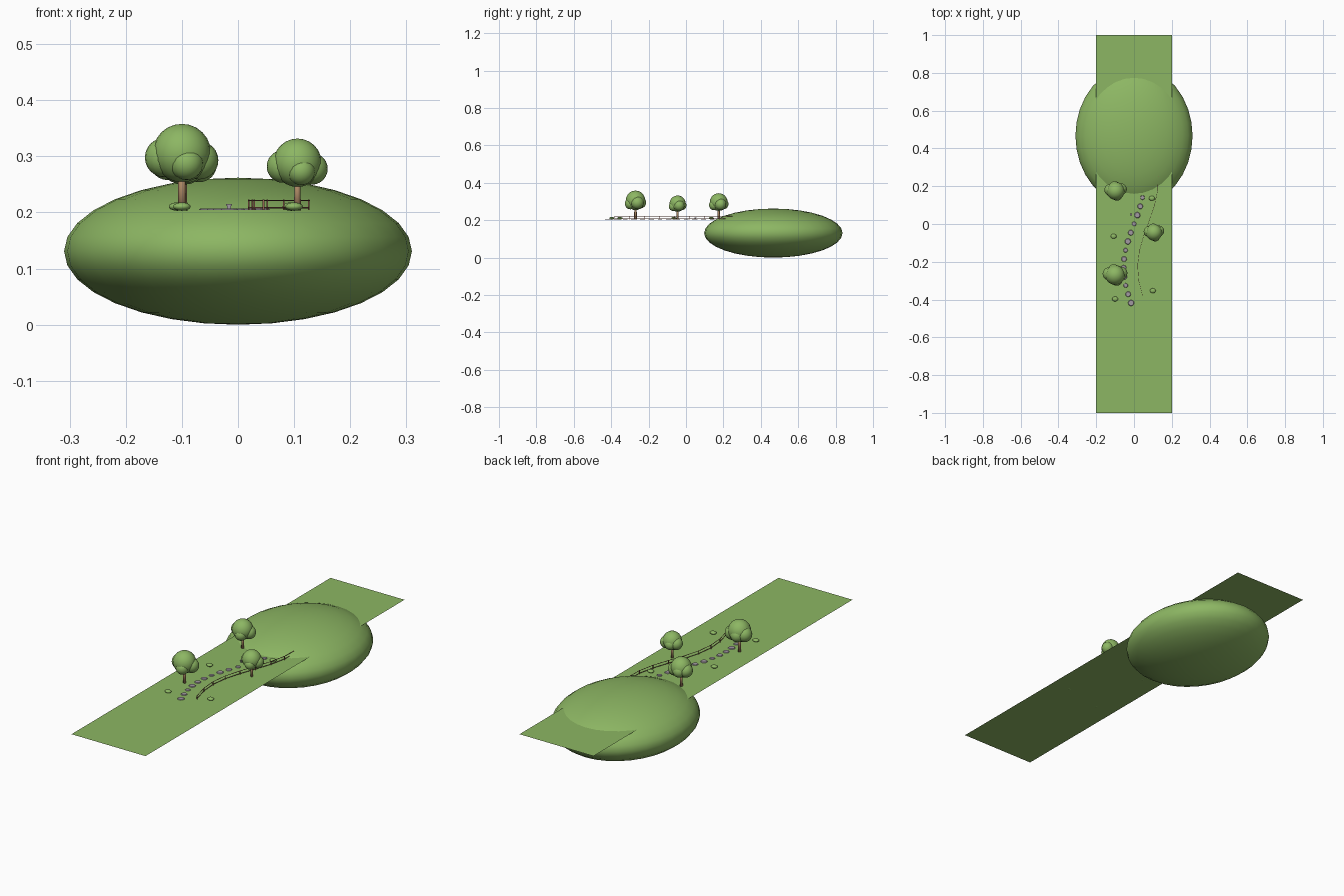
import bpy, bmesh, math
from mathutils import Matrix, Vector

if "Cube" in bpy.data.objects:
    bpy.data.objects.remove(bpy.data.objects["Cube"])

GROUND = 0.204


def material(name, rgb):
    m = bpy.data.materials.new(name)
    m.diffuse_color = (*rgb, 1)
    m.use_nodes = True
    m.node_tree.nodes["Principled BSDF"].inputs["Base Color"].default_value = m.diffuse_color
    return m


GREEN = material("grass green", (0.265, 0.47, 0.125))
BARK = material("bark brown", (0.42, 0.25, 0.13))
WOOD = material("fence wood", (0.31, 0.12, 0.085))
STONE = material("stone grey", (0.36, 0.32, 0.36))


def finish(name, bm, mat, smooth=True):
    me = bpy.data.meshes.new(name)
    bm.to_mesh(me)
    bm.free()
    me.materials.append(mat)
    for p in me.polygons:
        p.use_smooth = smooth
    ob = bpy.data.objects.new(name, me)
    bpy.context.collection.objects.link(ob)
    return ob


def ball(bm, centre, radii, seg=20, rings=12):
    bmesh.ops.create_uvsphere(
        bm, u_segments=seg, v_segments=rings, radius=1,
        matrix=Matrix.Translation(centre) @ Matrix.Diagonal((*radii, 1)))


def box(bm, centre, size, turn=Matrix.Identity(4)):
    bmesh.ops.create_cube(
        bm, size=1,
        matrix=Matrix.Translation(centre) @ turn @ Matrix.Diagonal((*size, 1)))


def wave(y):
    # winding line shared by the path and the fence
    return 0.055 * math.sin(6.83 * y)


# Flat strip of lawn
bm = bmesh.new()
bmesh.ops.create_grid(bm, x_segments=1, y_segments=1, size=1,
                      matrix=Matrix.Translation((0, 0, GROUND)) @ Matrix.Diagonal((0.2, 1, 1, 1)))
finish("lawn", bm, GREEN, False)

# Rounded hill cutting through the lawn
bm = bmesh.new()
ball(bm, (0, 0.467, 0.131), (0.31, 0.37, 0.131), 32, 16)
finish("hill", bm, GREEN)


# Trees: tapered trunk and a cluster of leafy balls
def tree(x, y, s):
    bm = bmesh.new()
    bmesh.ops.create_cone(bm, cap_ends=True, segments=12, radius1=0.0075 * s, radius2=0.006 * s,
                          depth=0.075 * s, matrix=Matrix.Translation((x, y, GROUND + 0.0375 * s)))
    finish("tree_trunk", bm, BARK)
    bm = bmesh.new()
    for dx, dy, dz, r in [(0, 0, 0.102, 0.052), (-0.031, 0.006, 0.094, 0.035),
                          (0.031, 0.010, 0.089, 0.034), (0.008, -0.027, 0.084, 0.030),
                          (-0.006, 0.026, 0.090, 0.031)]:
        ball(bm, (x + dx * s, y + dy * s, GROUND + dz * s), (r * s,) * 3)
    finish("tree_leaves", bm, GREEN)


for x, y, s in [(-0.1, -0.27, 1), (0.106, -0.045, 0.83), (-0.097, 0.175, 0.91)]:
    tree(x, y, s)

# Low bushes
for x, y in [(-0.108, -0.065), (-0.1, -0.397), (0.1, -0.353), (0.095, 0.136)]:
    bm = bmesh.new()
    ball(bm, (x, y, GROUND + 0.0065), (0.0155, 0.013, 0.0075), 16, 10)
    finish("bush", bm, GREEN)

# Winding path of flat stepping stones resting on the lawn
bm = bmesh.new()
for i in range(13):
    y = -0.418 + i * 0.0465
    r = (0.016, 0.0145, 0.012)[(i + 2 * (i > 4)) % 3]
    bmesh.ops.create_cone(bm, cap_ends=True, segments=12, radius1=r, radius2=r * 0.85, depth=0.003,
                          matrix=Matrix.Translation((wave(y), y, GROUND + 0.0018)))
finish("stepping_stones", bm, STONE, False)

# Small stone lantern beside the path
bm = bmesh.new()
box(bm, (-0.016, 0.05, GROUND + 0.0045), (0.007, 0.007, 0.008))
box(bm, (-0.016, 0.05, GROUND + 0.0097), (0.010, 0.010, 0.0025))
finish("stone_lantern", bm, STONE, False)

# Curving fence: upright posts and two rails running into the hill
posts = [Vector((0.074 + wave(y), y, GROUND)) for y in (-0.38 + 0.08 * i for i in range(9))]
bm = bmesh.new()
for p in posts:
    box(bm, p + Vector((0, 0, 0.0095)), (0.003, 0.003, 0.0185))
finish("fence_posts", bm, WOOD, False)
bm = bmesh.new()
for a, b in zip(posts, posts[1:]):
    d = b - a
    turn = Matrix.Rotation(math.atan2(d.y, d.x), 4, 'Z')
    for h in (0.0045, 0.0175):
        box(bm, (a + b) / 2 + Vector((0, 0, h)), (d.length, 0.0016, 0.002), turn)
finish("fence_rails", bm, WOOD, False)
